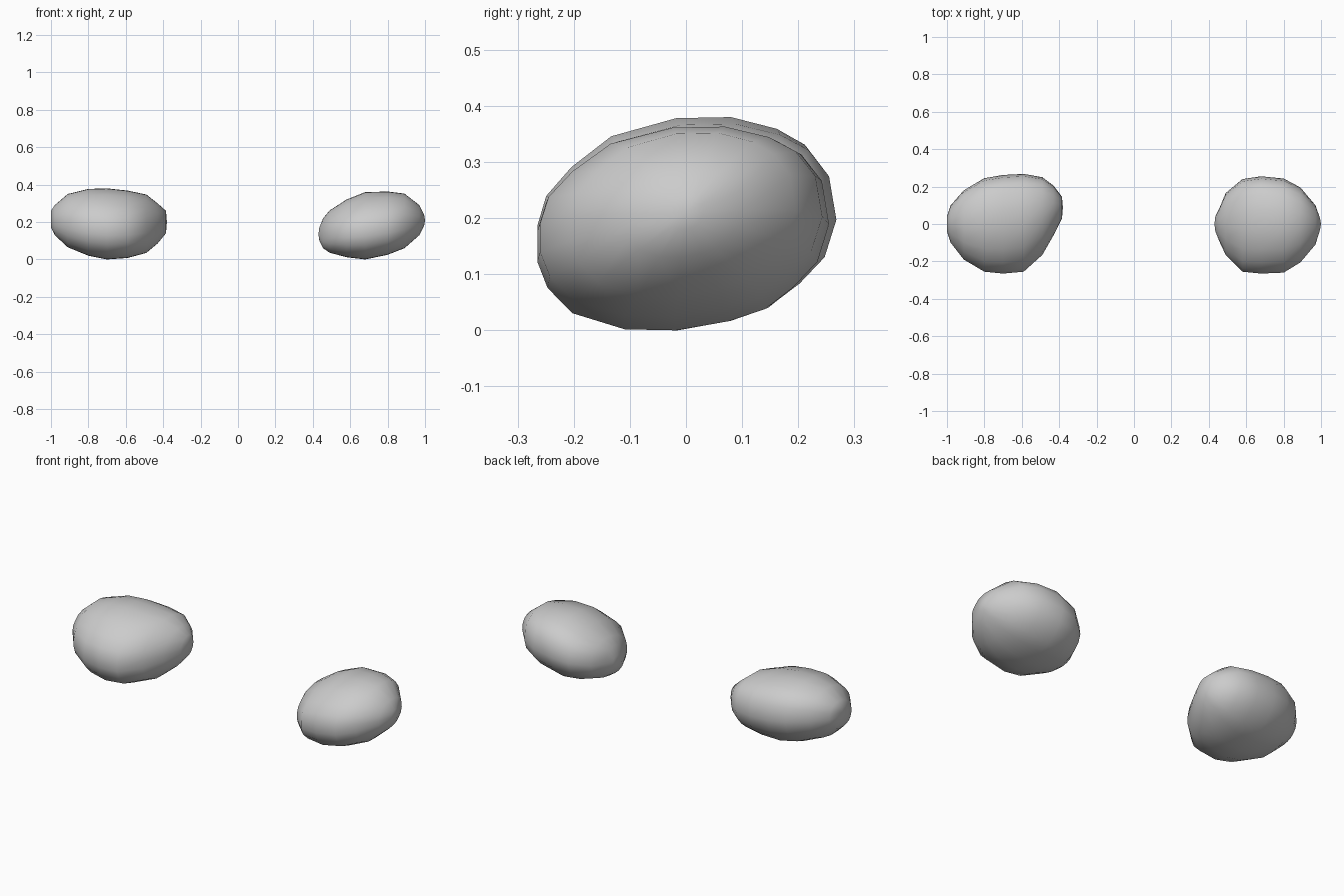
import bpy, bmesh

if "Cube" in bpy.data.objects:
    bpy.data.objects.remove(bpy.data.objects["Cube"])

# Shared cross-section seen from the right (y, z), scaled to a -1..1 box
SECTION = [(-1, -.32), (-1, -.02), (-.94, .26), (-.77, .53), (-.5, .82), (-.06, .99),
           (.31, 1), (.62, .89), (.81, .74), (.95, .48), (1, .05), (.92, -.32),
           (.75, -.58), (.56, -.79), (.31, -.91), (-.05, -1), (-.4, -.99), (-.76, -.83),
           (-.93, -.58)]

# Stations along x: x, y min, y max, z min, z max
LEFT = [(-1.0, -.04, .04, .17, .26), (-.98, -.10, .10, .13, .29),
        (-.91, -.19, .18, .065, .35), (-.80, -.255, .245, .02, .377),
        (-.70, -.265, .262, .0, .38), (-.59, -.255, .268, .008, .368),
        (-.49, -.165, .25, .035, .347), (-.43, -.06, .205, .085, .30),
        (-.385, .03, .145, .14, .26)]
RIGHT = [(.435, -.04, .04, .10, .17), (.455, -.09, .08, .06, .22),
         (.49, -.165, .165, .036, .262), (.58, -.255, .24, .012, .32),
         (.68, -.265, .255, .0, .36), (.80, -.26, .243, .025, .363),
         (.89, -.205, .195, .06, .352), (.97, -.11, .10, .13, .29),
         (.995, -.03, .03, .18, .24)]


def pebble(name, stations, tip=0.005):
    bm = bmesh.new()
    rings = []
    for x, y0, y1, z0, z1 in stations:
        rings.append([bm.verts.new((x, (y0 + y1) / 2 + u * (y1 - y0) / 2,
                                    (z0 + z1) / 2 + v * (z1 - z0) / 2))
                      for u, v in SECTION])
    n = len(SECTION)
    for a, b in zip(rings, rings[1:]):
        for i in range(n):
            j = (i + 1) % n
            bm.faces.new((a[i], a[j], b[j], b[i]))
    # Slightly domed ends
    for ring, (x, y0, y1, z0, z1), d in ((rings[0], stations[0], -tip),
                                         (rings[-1], stations[-1], tip)):
        c = bm.verts.new((max(-1, min(1, x + d)), (y0 + y1) / 2, (z0 + z1) / 2))
        for i in range(n):
            bm.faces.new((ring[i], ring[(i + 1) % n], c))
    bmesh.ops.recalc_face_normals(bm, faces=bm.faces)
    for f in bm.faces:
        f.smooth = True
    mesh = bpy.data.meshes.new(name)
    bm.to_mesh(mesh)
    bm.free()
    bpy.context.collection.objects.link(bpy.data.objects.new(name, mesh))


pebble("left_pebble", LEFT)
pebble("right_pebble", RIGHT)
